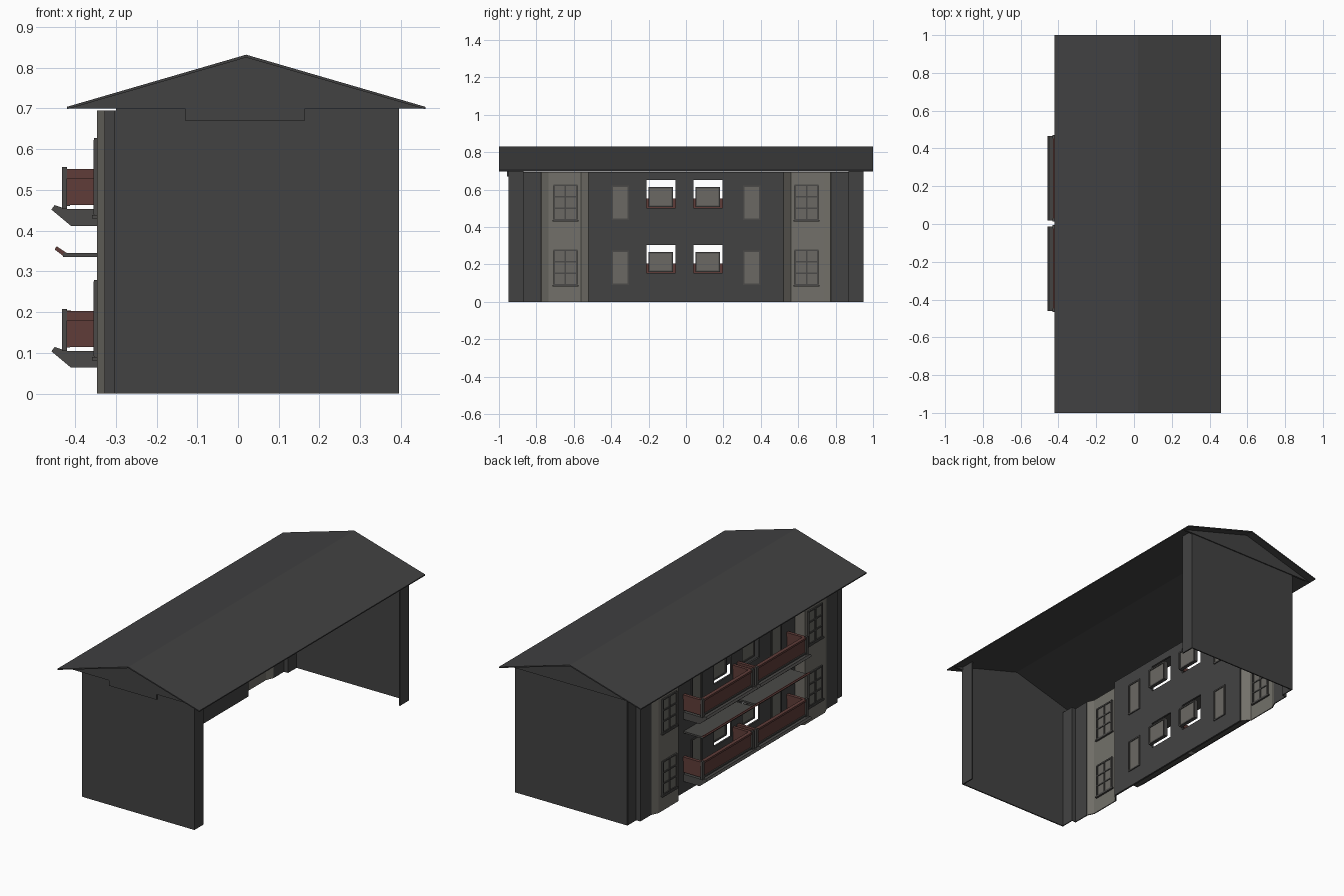
import bpy, bmesh

if "Cube" in bpy.data.objects:
    bpy.data.objects.remove(bpy.data.objects["Cube"])

def material(name, rgb):
    m = bpy.data.materials.new(name)
    m.diffuse_color = (*rgb, 1)
    m.use_nodes = True
    m.node_tree.nodes["Principled BSDF"].inputs["Base Color"].default_value = m.diffuse_color
    return m

WALL = material("dark grey wall", (0.055, 0.055, 0.055))
ROOF = material("roof grey", (0.052, 0.052, 0.053))
STONE = material("warm grey bay", (0.17, 0.163, 0.143))
GLASS = material("grey pane", (0.145, 0.14, 0.125))
FRAME = material("frame grey", (0.07, 0.068, 0.065))
RED = material("balcony red", (0.115, 0.046, 0.04))


def finish(name, bm, mat):
    bmesh.ops.recalc_face_normals(bm, faces=bm.faces[:])
    me = bpy.data.meshes.new(name)
    bm.to_mesh(me)
    bm.free()
    me.materials.append(mat)
    ob = bpy.data.objects.new(name, me)
    bpy.context.collection.objects.link(ob)
    return ob


def prism(name, pts, axis, a, b, mat):
    """Extrude an outline from a to b; axis y takes (x,z) points, axis z takes (x,y)."""
    bm = bmesh.new()
    put = (lambda p, t: (p[0], t, p[1])) if axis == "y" else (lambda p, t: (p[0], p[1], t))
    lo = [bm.verts.new(put(p, a)) for p in pts]
    hi = [bm.verts.new(put(p, b)) for p in pts]
    bm.faces.new(lo)
    bm.faces.new(hi)
    for i in range(len(pts)):
        j = (i + 1) % len(pts)
        bm.faces.new((lo[i], lo[j], hi[j], hi[i]))
    return finish(name, bm, mat)


def box(name, x, y, z, mat):
    x, y = sorted(x), sorted(y)
    return prism(name, [(x[0], y[0]), (x[1], y[0]), (x[1], y[1]), (x[0], y[1])], "z", *z, mat)


def strip(name, path, z0, z1, mat):
    """Thin upright wall following a plan path."""
    bm = bmesh.new()
    lo = [bm.verts.new((*p, z0)) for p in path]
    hi = [bm.verts.new((*p, z1)) for p in path]
    for i in range(len(path) - 1):
        bm.faces.new((lo[i], lo[i + 1], hi[i + 1], hi[i]))
    ob = finish(name, bm, mat)
    mod = ob.modifiers.new("thickness", "SOLIDIFY")
    mod.thickness, mod.offset = 0.006, 0
    return ob


def window(name, x, y, z, cols, rows, bar=0.008):
    """Pane set through a wall with a frame and glazing bars showing on both sides."""
    box(name + "_pane", (x - 0.006, x + 0.006), y, z, GLASS)
    y0, y1 = sorted(y)
    for i in range(cols + 1):
        c = y0 + (y1 - y0) * i / cols
        box(name + "_upright", (x - 0.011, x + 0.011), (c - bar / 2, c + bar / 2), z, FRAME)
    for i in range(rows + 1):
        c = z[0] + (z[1] - z[0]) * i / rows
        box(name + "_rail", (x - 0.01, x + 0.01), (y0 - bar / 2, y1 + bar / 2),
            (c - bar / 2, c + bar / 2), FRAME)


# roof: thin folded sheet
prism("roof", [(-0.42, 0.698), (0.02, 0.825), (0.46, 0.698), (0.46, 0.704), (0.02, 0.832),
               (-0.42, 0.704)], "y", -1, 1, ROOF)

# end walls, gables and the short returns at the open rear
FLOORS = (0, 0.348)
for s in (-1, 1):
    prism("end_wall", [(-0.30, 0), (0.395, 0), (0.395, 0.70), (-0.30, 0.70)],
          "y", s * 0.943, s * 0.95, WALL)
    prism("gable", [(-0.42, 0.70), (0.46, 0.70), (0.02, 0.827)], "y", s * 0.945, s * 0.956, WALL)
    box("rear_return", (0.388, 0.395), (s * 0.87, s * 0.95), (0, 0.717), WALL)
    # stepped corner piers of the facade
    strip("corner_pier", [(-0.30, s * 0.948), (-0.30, s * 0.87), (-0.325, s * 0.87),
                          (-0.325, s * 0.775)], 0, 0.695, WALL)
    # splayed bay
    strip("bay", [(-0.325, s * 0.775), (-0.343, s * 0.735), (-0.343, s * 0.56),
                  (-0.305, s * 0.52)], 0, 0.695, STONE)
    for f in FLOORS:
        window("bay_window", -0.343, (s * 0.585, s * 0.705), (f + 0.092, f + 0.275), 2, 3)
        box("bay_sill", (-0.358, -0.33), (s * 0.575, s * 0.715), (f + 0.082, f + 0.09), FRAME)
        window("side_window", -0.305, (s * 0.31, s * 0.395), (f + 0.095, f + 0.27), 1, 1)

box("gable_drop_panel", (-0.13, 0.165), (-0.956, -0.945), (0.67, 0.702), WALL)

# main facade wall: grid of cells with the door openings left out
HOLES = [(y, y + 0.153, f + 0.155, f + 0.305) for y in (-0.21, 0.041) for f in FLOORS]
ys = sorted({-0.52, 0.52} | {v for h in HOLES for v in h[:2]})
zs = sorted({0, 0.695} | {v for h in HOLES for v in h[2:]})
bm = bmesh.new()
for y0, y1 in zip(ys, ys[1:]):
    for z0, z1 in zip(zs, zs[1:]):
        cy, cz = (y0 + y1) / 2, (z0 + z1) / 2
        if not any(h[0] < cy < h[1] and h[2] < cz < h[3] for h in HOLES):
            bm.faces.new([bm.verts.new((-0.305, y, z))
                          for y, z in ((y0, z0), (y1, z0), (y1, z1), (y0, z1))])
bmesh.ops.remove_doubles(bm, verts=bm.verts[:], dist=1e-5)
wall = finish("facade_wall", bm, WALL)
mod = wall.modifiers.new("thickness", "SOLIDIFY")
mod.thickness, mod.offset = 0.01, 0

# panes standing just inside the openings
for y0, y1, z0, z1 in HOLES:
    window("inner_window", -0.278, (y0 + 0.014, y1 - 0.016), (z0 + 0.008, z1 - 0.042), 1, 1)

# balconies: slab with upturned lip, red parapet, grey posts and rails
for f in FLOORS:
    for y0, y1 in ((-0.46, -0.012), (0.018, 0.465)):
        prism("balcony_slab", [(-0.305, f + 0.064), (-0.41, f + 0.064), (-0.458, f + 0.104),
                               (-0.45, f + 0.115), (-0.422, f + 0.105), (-0.305, f + 0.105)],
              "y", y0, y1, FRAME)
        box("balcony_front", (-0.424, -0.414), (y0, y1), (f + 0.115, f + 0.195), RED)
        box("front_top_rail", (-0.43, -0.41), (y0, y1), (f + 0.193, f + 0.204), RED)
        box("front_bottom_rail", (-0.43, -0.412), (y0, y1), (f + 0.113, f + 0.121), FRAME)
        for e, d in ((y0, 1), (y1, -1)):
            box("balcony_side", (-0.42, -0.305), (e, e + d * 0.01), (f + 0.115, f + 0.195), RED)
            box("side_top_rail", (-0.42, -0.305), (e - d * 0.004, e + d * 0.014),
                (f + 0.18, f + 0.203), RED)
            box("balcony_post", (-0.432, -0.42), (e - d * 0.006, e + d * 0.012),
                (f + 0.105, f + 0.208), FRAME)

# canopy over the lower balconies
for y0, y1 in ((-0.46, -0.012), (0.018, 0.465)):
    prism("canopy", [(-0.305, 0.335), (-0.43, 0.335), (-0.43, 0.345), (-0.305, 0.345)],
          "y", y0, y1, FRAME)
    prism("canopy_lip", [(-0.425, 0.335), (-0.45, 0.354), (-0.445, 0.362), (-0.42, 0.345)],
          "y", y0, y1, RED)
